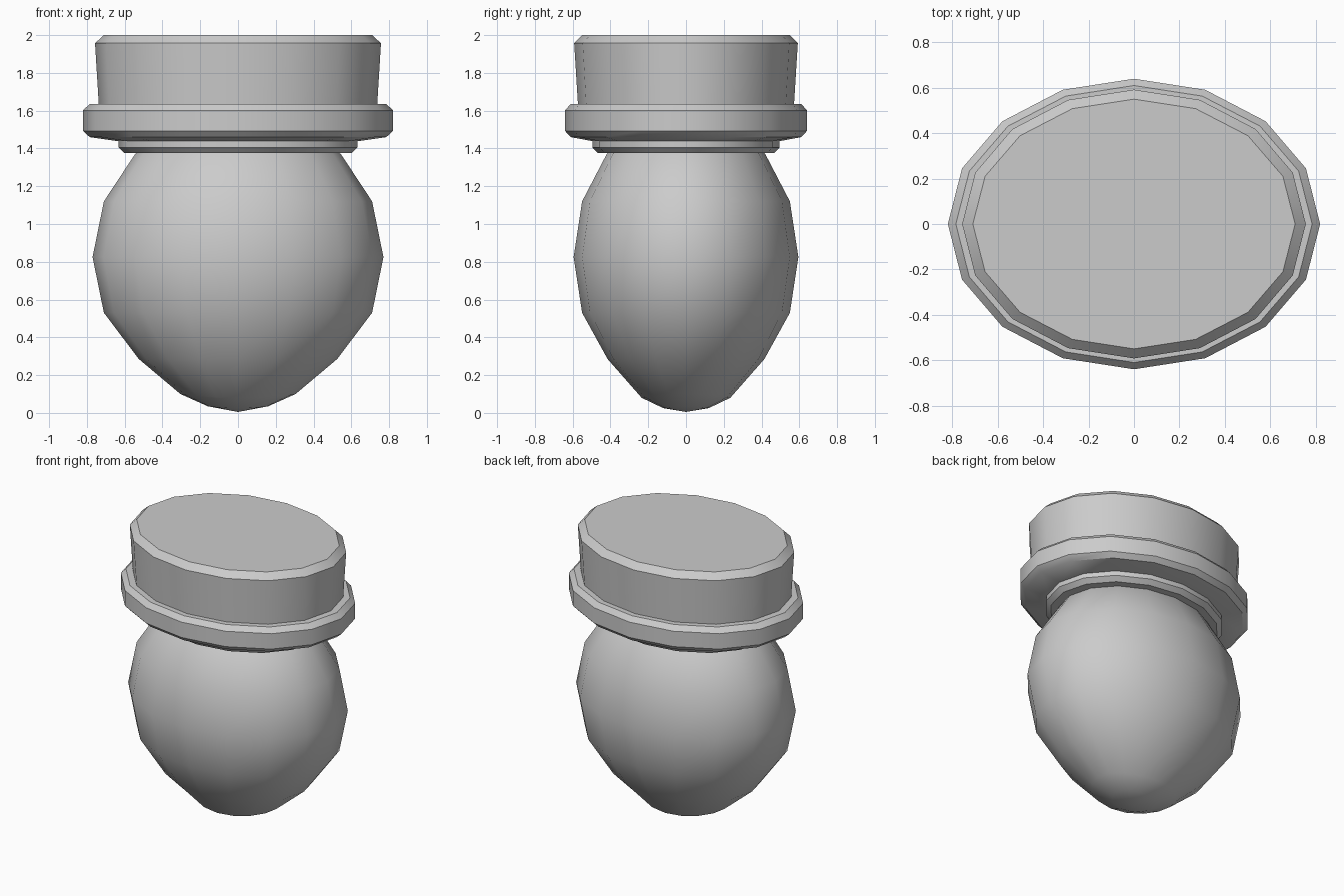
import bpy, bmesh, math

if "Cube" in bpy.data.objects:
    bpy.data.objects.remove(bpy.data.objects["Cube"])

SIDES = 16


def stack(name, rings, bottom_pole=None, top_pole=None, smooth_angle=35):
    """Skin elliptical rings (rx, ry, z at the sides, z at front/back), bottom to top."""
    bm = bmesh.new()
    loops = []
    for rx, ry, zx, zy in rings:
        loop = []
        for i in range(SIDES):
            a = 2 * math.pi * i / SIDES
            z = zx + (zy - zx) * math.sin(a) ** 2
            loop.append(bm.verts.new((rx * math.cos(a), ry * math.sin(a), z)))
        loops.append(loop)
    for low, high in zip(loops, loops[1:]):
        for i in range(SIDES):
            j = (i + 1) % SIDES
            bm.faces.new((low[i], low[j], high[j], high[i]))
    for loop, pole in ((loops[0], bottom_pole), (loops[-1], top_pole)):
        if pole is None:
            bm.faces.new(loop)
        else:
            tip = bm.verts.new((0, 0, pole))
            for i in range(SIDES):
                bm.faces.new((loop[i], loop[(i + 1) % SIDES], tip))
    bmesh.ops.recalc_face_normals(bm, faces=bm.faces)
    mesh = bpy.data.meshes.new(name)
    bm.to_mesh(mesh)
    bm.free()
    obj = bpy.data.objects.new(name, mesh)
    bpy.context.collection.objects.link(obj)
    bpy.ops.object.select_all(action='DESELECT')
    bpy.context.view_layer.objects.active = obj
    obj.select_set(True)
    bpy.ops.object.shade_smooth_by_angle(angle=math.radians(smooth_angle))
    return obj


def flat(*profile):
    return [(rx, ry, z, z) for rx, ry, z in profile]


# Head: egg with a narrowed chin, top hidden inside the hat
stack("head", [
    (0.16, 0.12, 0.035, 0.025),
    (0.305, 0.235, 0.10, 0.08),
    (0.525, 0.415, 0.285, 0.285),
    (0.71, 0.55, 0.53, 0.53),
    (0.77, 0.595, 0.825, 0.825),
    (0.71, 0.55, 1.12, 1.12),
    (0.545, 0.42, 1.37, 1.37),
    (0.295, 0.23, 1.535, 1.535),
], bottom_pole=0.005, top_pole=1.595, smooth_angle=60)

# Thin band under the brim
stack("hat_band", flat((0.60, 0.465, 1.375), (0.632, 0.495, 1.405),
                       (0.632, 0.495, 1.45)))

# Brim with chamfered edges and a slightly sloping underside
stack("hat_brim", flat((0.61, 0.475, 1.435), (0.785, 0.61, 1.46),
                       (0.82, 0.64, 1.492), (0.82, 0.64, 1.602),
                       (0.785, 0.61, 1.636)))

# Crown flaring toward its chamfered top
stack("hat_crown", flat((0.735, 0.57, 1.60), (0.757, 0.592, 1.957),
                        (0.71, 0.55, 2.0)))
